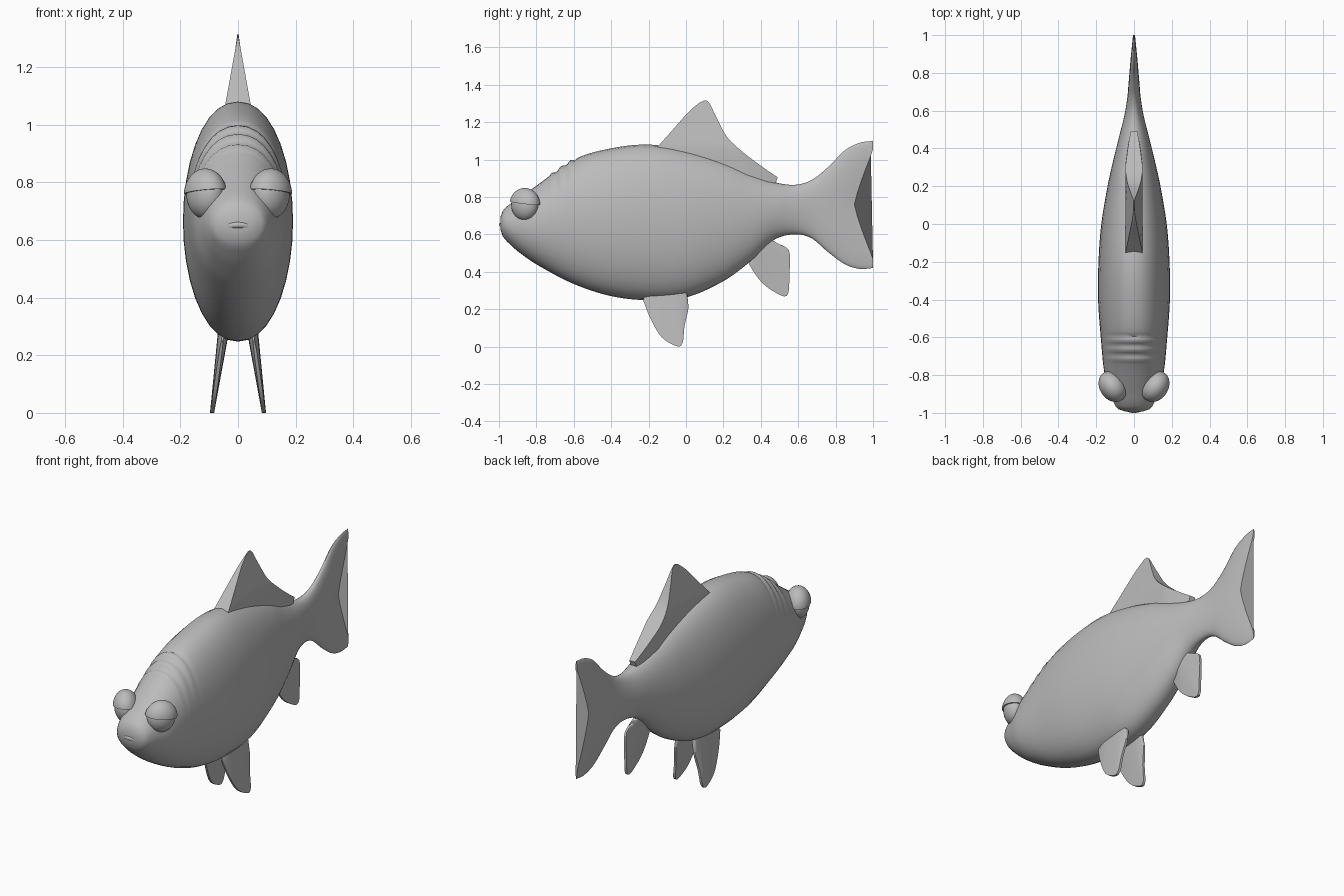
import bpy
import bmesh
import math
from mathutils import Vector, Matrix

cube = bpy.data.objects.get("Cube")
if cube:
    bpy.data.objects.remove(cube, do_unlink=True)

grey = bpy.data.materials.new("plain_grey")
grey.use_nodes = True
GREY = (0.5, 0.5, 0.5, 1)
grey.diffuse_color = GREY
grey.node_tree.nodes["Principled BSDF"].inputs["Base Color"].default_value = GREY


def finish(bm, name, angle=40):
    """Turn a bmesh into a smooth shaded object."""
    bmesh.ops.recalc_face_normals(bm, faces=bm.faces)
    mesh = bpy.data.meshes.new(name)
    bm.to_mesh(mesh)
    bm.free()
    mesh.materials.append(grey)
    obj = bpy.data.objects.new(name, mesh)
    bpy.context.collection.objects.link(obj)
    bpy.ops.object.select_all(action="DESELECT")
    obj.select_set(True)
    bpy.context.view_layer.objects.active = obj
    bpy.ops.object.shade_smooth_by_angle(angle=math.radians(angle))
    return obj


def loft(rings, name, angle=40):
    """Skin a list of closed rings and cap both ends."""
    bm = bmesh.new()
    loops = [[bm.verts.new(p) for p in ring] for ring in rings]
    count = len(loops[0])
    for a, b in zip(loops, loops[1:]):
        for i in range(count):
            j = (i + 1) % count
            bm.faces.new((a[i], a[j], b[j], b[i]))
    bm.faces.new(loops[0])
    bm.faces.new(loops[-1])
    return finish(bm, name, angle)


def smooth_sample(rows, t):
    """Cubic interpolation of table rows keyed by their first value."""
    last = len(rows) - 1
    k = 0
    while k < last - 1 and t > rows[k + 1][0]:
        k += 1

    def slope(i, c):
        lo, hi = rows[max(i - 1, 0)], rows[min(i + 1, last)]
        return (hi[c] - lo[c]) / (hi[0] - lo[0])

    a, b = rows[k], rows[k + 1]
    h = b[0] - a[0]
    u = (t - a[0]) / h
    out = []
    for c in range(1, len(a)):
        m, n = slope(k, c) * h, slope(k + 1, c) * h
        d = b[c] - a[c]
        out.append(a[c] + u * (m + u * ((3 * d - 2 * m - n) + u * (m + n - 2 * d))))
    return out


# Body and forked tail: y, underside z, back z, half width
BODY = [
    (-.993, .63, .69, .045), (-.98, .59, .725, .083), (-.95, .555, .755, .105),
    (-.9, .51, .79, .125), (-.8, .44, .86, .155), (-.6, .335, 1, .176),
    (-.4, .27, 1.06, .19), (-.2, .248, 1.08, .188), (0, .263, 1.05, .173),
    (.2, .35, .99, .14), (.35, .46, .925, .107), (.47, .57, .88, .077),
    (.58, .6, .865, .05), (.67, .58, .89, .036), (.76, .505, .96, .03),
    (.85, .44, 1.05, .025), (.93, .415, 1.09, .019), (1, .42, 1.1, .01),
]
RINGS, SIDES = 160, 36
rings = []
for r in range(RINGS + 1):
    y = BODY[0][0] + (1 - BODY[0][0]) * r / RINGS
    low, high, width = smooth_sample(BODY, y)
    # Tail notch depth and forehead wrinkles
    f = min(max((y - .62) / .38, 0), 1)
    fork = .1 * f * f * (3 - 2 * f)
    wrinkle = 0
    if -.73 < y < -.58:
        wrinkle = .007 * math.sin((y + .58) / .05 * math.tau)
    ring = []
    for i in range(SIDES):
        a = math.tau * i / SIDES
        c, s = math.cos(a), math.sin(a)
        x = width * math.copysign(abs(c) ** .92, c)
        z = (low + high) / 2 + (high - low) / 2 * s + wrinkle * max(s, 0)
        notch = fork * max(0, 1 - (abs(s) / .85) ** 1.2)
        ring.append((x, y - notch, z))
    rings.append(ring)
loft(rings, "body", 50)


def fin(name, stations, place, thickness, steps=8, sub=4):
    """Solid fin between a root line and an outer edge, both given in (y, z)."""
    rows = [(i, *s) for i, s in enumerate(stations)]
    total = (len(stations) - 1) * sub
    rings = []
    for k in range(total + 1):
        ry, rz, ty, tz = smooth_sample(rows, k / sub)
        plus, minus = [], []
        for j in range(steps + 1):
            v = j / steps
            y, z = ry + (ty - ry) * v, rz + (tz - rz) * v
            half = thickness(z, v, k / total)
            x = place(z)
            plus.append((x + half, y, z))
            minus.append((x - half, y, z))
        rings.append(plus + minus[::-1])
    return loft(rings, name, 45)


# Dorsal fin: a wedge that thins toward its peak
DORSAL = [
    (-.15, .98, -.155, 1.065), (-.1, 1, -.07, 1.16), (0, 1, .03, 1.27),
    (.1, .98, .11, 1.315), (.15, .96, .16, 1.23), (.22, .94, .22, 1.12),
    (.32, .9, .31, 1.035), (.42, .87, .41, .96), (.475, .86, .49, .905),
]
fin("dorsal_fin", DORSAL, lambda z: 0,
    lambda z, v, u: max(.002, min(.045, .18 * (1.315 - z)) * (1 - .6 * max(0, u - .75) * 4)))


def leaf_thickness(z, v, u):
    edge = math.sqrt(max(0, 1 - (2 * u - 1) ** 2))
    return .003 + .017 * edge * (1 - .75 * v)


# Paired pelvic fins, leaning outward
PELVIC = [
    (-.2, .3, -.23, .25), (-.18, .3, -.19, .15), (-.14, .3, -.13, .05),
    (-.09, .3, -.05, .002), (-.05, .3, -.018, .02), (-.02, .3, -.008, .11),
    (0, .3, .012, .2), (0, .3, .008, .27),
]
for side, label in ((1, "left"), (-1, "right")):
    fin(label + "_pelvic_fin", PELVIC,
        lambda z: side * (.055 + .14 * (.25 - z)), leaf_thickness)

# Single anal fin
ANAL = [
    (.36, .5, .325, .46), (.37, .52, .39, .36), (.38, .53, .46, .3),
    (.4, .55, .54, .272), (.42, .56, .553, .39), (.44, .57, .55, .515),
    (.45, .58, .48, .55),
]
fin("anal_fin", ANAL, lambda z: 0, leaf_thickness)


# Bulging eyes with heavy upper lids
def ellipsoid(name, side, radii, lid=False):
    bm = bmesh.new()
    bmesh.ops.create_uvsphere(bm, u_segments=32, v_segments=20, radius=1)
    if lid:
        cut = bmesh.ops.bisect_plane(
            bm, geom=bm.verts[:] + bm.edges[:] + bm.faces[:], plane_co=(0, 0, .1),
            plane_no=(.12, 0, 1), clear_inner=True)
        rim = [e for e in cut["geom_cut"] if isinstance(e, bmesh.types.BMEdge)]
        bmesh.ops.contextual_create(bm, geom=rim)
    turn = Matrix.Rotation(side * math.radians(56), 4, "Z")
    shift = Matrix.Translation(Vector((side * .113, -.862, .758)))
    bm.transform(shift @ turn @ Matrix.Diagonal((side * radii[0], radii[1], radii[2], 1)))
    finish(bm, name)


for side, label in ((1, "left"), (-1, "right")):
    ellipsoid(label + "_eyeball", side, (.078, .06, .085))
    ellipsoid(label + "_eyelid", side, (.088, .068, .09), lid=True)


# Downturned lips
def lip(name, half, top, drop, front, radius):
    path = []
    for i in range(17):
        t = i / 8 - 1
        path.append(Vector((half * t, front + .04 * t * t, top - drop * abs(t) ** 2.6)))
    rings = []
    for i, p in enumerate(path):
        along = (path[min(i + 1, 16)] - path[max(i - 1, 0)]).normalized()
        out = Vector((0, -1, 0))
        out = (out - along * out.dot(along)).normalized()
        up = along.cross(out)
        r = radius * (1 - .6 * abs(i / 8 - 1) ** 4)
        rings.append([p + r * (math.cos(a) * out + math.sin(a) * up)
                      for a in (math.tau * k / 10 for k in range(10))])
    loft(rings, name, 60)


lip("upper_lip", .086, .652, .045, -.989, .011)
lip("lower_lip", .072, .622, .03, -.975, .01)
